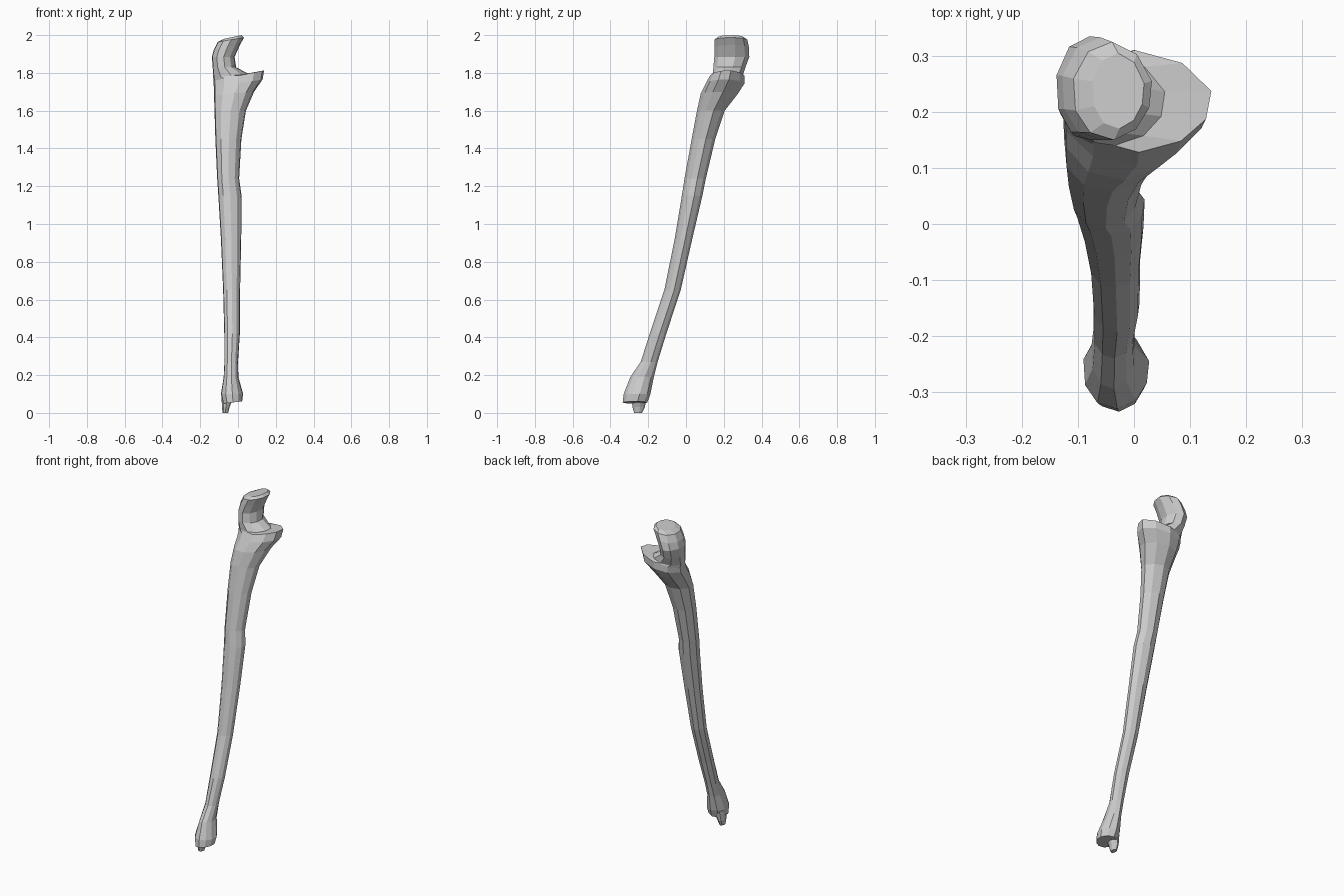
import bpy, bmesh

# unit cross-section: blunt front ridge, bevelled sides (u along x, v along y)
PROFILE = [(1, .2), (.62, .75), (0, 1), (-.6, .8), (-.97, .25),
           (-.92, -.4), (-.55, -.85), (.05, -1), (.6, -.78), (.93, -.35)]


def loft(name, rings):
    """Skin rings given as (z, x_min, x_max, y_min, y_max, tilt)."""
    bm = bmesh.new()
    loops = []
    for z, x0, x1, y0, y1, tilt in rings:
        cx, cy, rx, ry = (x0 + x1) / 2, (y0 + y1) / 2, (x1 - x0) / 2, (y1 - y0) / 2
        loops.append([bm.verts.new((cx + u * rx, cy + v * ry, z + tilt * u))
                      for u, v in PROFILE])
    n = len(PROFILE)
    for a, b in zip(loops, loops[1:]):
        for i in range(n):
            j = (i + 1) % n
            bm.faces.new((a[i], a[j], b[j], b[i]))
    bm.faces.new(loops[0][::-1])
    bm.faces.new(loops[-1])
    bmesh.ops.recalc_face_normals(bm, faces=bm.faces[:])
    mesh = bpy.data.meshes.new(name)
    bm.to_mesh(mesh)
    bm.free()
    obj = bpy.data.objects.new(name, mesh)
    bpy.context.collection.objects.link(obj)
    return obj


shaft = [  # lower head and leaning shaft
    (.055, -.080, .022, -.335, -.205, .006),
    (.10, -.092, .027, -.33, -.188, 0),
    (.19, -.077, .002, -.295, -.170, 0),
    (.27, -.073, .000, -.24, -.15, 0),
    (.42, -.074, .010, -.192, -.104, 0),
    (.65, -.080, .011, -.115, -.028, 0),
    (.92, -.092, .017, -.06, .033, 0),
    (1.15, -.106, .019, -.022, .087, 0),
    (1.24, -.112, .006, -.008, .105, 0),
    (1.45, -.122, .018, .030, .155, 0),
    (1.60, -.127, .042, .058, .205, 0),
]
socket = [  # flared ledge, notch and hooked top
    (1.69, -.130, .085, .078, .275, .01),
    (1.745, -.132, .130, .105, .31, .02),
    (1.785, -.134, .138, .128, .31, .028),
    (1.785, -.134, .055, .140, .30, .01),
    (1.83, -.136, -.010, .145, .315, 0),
    (1.885, -.140, -.018, .150, .335, 0),
    (1.935, -.130, .010, .150, .333, .012),
    (1.975, -.110, .032, .150, .325, .012),
    (1.99, -.075, .018, .170, .305, .01),
]
loft("bone_body", shaft + socket)

# small pointed process under the lower head
loft("lower_spur", [
    (.0, -.082, -.052, -.275, -.232, 0),
    (.03, -.086, -.045, -.283, -.218, 0),
    (.09, -.088, -.020, -.290, -.205, 0),
])
